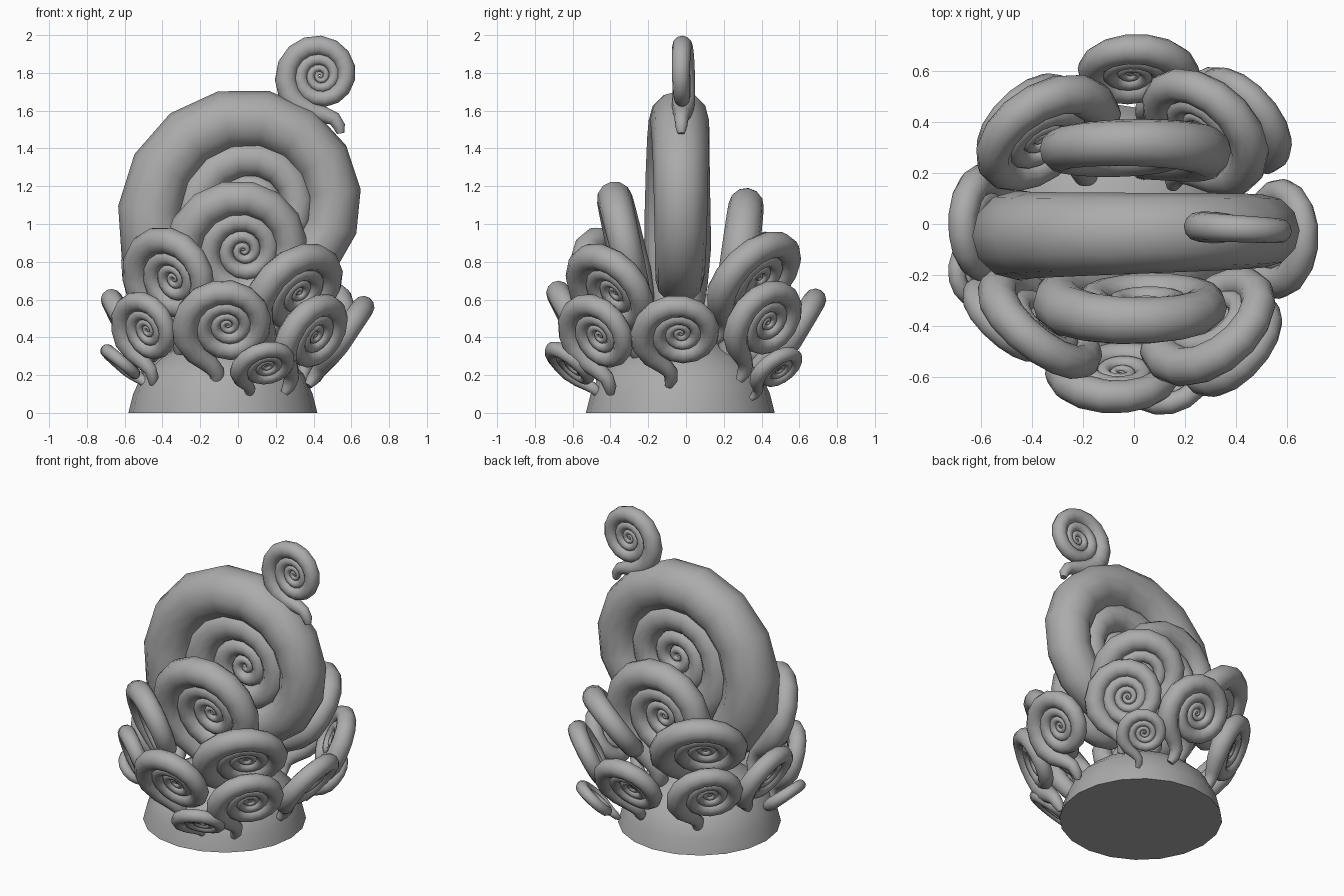
import bpy, bmesh
from math import sin, cos, pi, radians
from mathutils import Vector

cube = bpy.data.objects.get("Cube")
if cube:
    bpy.data.objects.remove(cube)

grey = bpy.data.materials.new("plain grey")
grey.use_nodes = True
COLOUR = (0.41, 0.41, 0.41, 1)
grey.diffuse_color = COLOUR
grey.node_tree.nodes["Principled BSDF"].inputs["Base Color"].default_value = COLOUR

SIDES = 12        # sides of the tube
PER_TURN = 15     # rings per turn of the spiral
TURNS = 5
# Stem below the spiral: u, v, tube radius
STEM = [(-.75, -.28, .25), (-.58, -.57, .22), (-.35, -.78, .18),
        (-.2, -.96, .15), (-.19, -1.16, .13), (-.24, -1.3, .08)]


def finish(name, bm, angle):
    """Turn a bmesh into a smooth-shaded object."""
    bmesh.ops.recalc_face_normals(bm, faces=bm.faces)
    mesh = bpy.data.meshes.new(name)
    bm.to_mesh(mesh)
    bm.free()
    mesh.materials.append(grey)
    obj = bpy.data.objects.new(name, mesh)
    bpy.context.collection.objects.link(obj)
    bpy.ops.object.select_all(action='DESELECT')
    obj.select_set(True)
    bpy.context.view_layer.objects.active = obj
    bpy.ops.object.shade_smooth_by_angle(angle=radians(angle))


def skin(bm, rings):
    """Join rings of vertices into a closed tube."""
    n = len(rings[0])
    for a, b in zip(rings, rings[1:]):
        for i in range(n):
            j = (i + 1) % n
            bm.faces.new((a[i], a[j], b[j], b[i]))
    bm.faces.new(rings[0])
    bm.faces.new(rings[-1])


def curl_path():
    """Centreline of one unit curl, growing outwards and then into its stem."""
    path = []
    count = PER_TURN * TURNS
    for i in range(PER_TURN, count + 1):
        f = i / count
        ang = pi + 2 * pi * TURNS * (f - 1)
        r = 0.77 * f ** 2.4
        path.append((r * cos(ang), r * sin(ang), 0.012 + 0.233 * f ** 2.1))
    return path + STEM


def curl(name, centre, size, azimuth, lean, roll=0):
    """A curl facing outwards at an azimuth, its top leaning outwards."""
    az, ln, ro = radians(azimuth), radians(lean), radians(roll)
    out = Vector((cos(az), sin(az), 0))
    side = Vector((-sin(az), cos(az), 0))
    up = Vector((0, 0, cos(ln))) + out * sin(ln)
    normal = side.cross(up)
    u = side * cos(ro) + up * sin(ro)
    v = up * cos(ro) - side * sin(ro)
    path = curl_path()
    pts = [Vector(centre) + (u * a + v * b) * size for a, b, r in path]
    bm = bmesh.new()
    rings = []
    for k, p in enumerate(pts):
        along = (pts[min(k + 1, len(pts) - 1)] - pts[max(k - 1, 0)]).normalized()
        across = normal.cross(along)
        rad = path[k][2] * size
        rings.append([bm.verts.new(p + (across * cos(t) + normal * sin(t)) * rad)
                      for t in (2 * pi * s / SIDES for s in range(SIDES))])
    skin(bm, rings)
    finish(name, bm, 60)


# Low domed base
bm = bmesh.new()
profile = [(.5, 0), (.475, .1), (.425, .21), (.34, .29), (.2, .37), (.02, .4)]
skin(bm, [[bm.verts.new((-.08 + r * cos(2 * pi * i / 20), -.03 + r * sin(2 * pi * i / 20), z))
           for i in range(20)] for r, z in profile])
finish("base", bm, 40)

# Curls: name, centre, size, azimuth, lean, roll
for spec in [
    ("main_curl", (.085, -.035, 1.075), .71, -89, 0),
    ("top_curl", (.435, -.02, 1.785), .245, -93, 0, 30),
    ("upper_front_curl", (.03, -.315, .86), .42, -90, 13),
    ("upper_back_curl", (-.04, .285, .825), .415, 90, 7),
    ("middle_front_right_curl", (-.34, -.41, .71), .32, -128, 20),
    ("middle_front_left_curl", (.32, -.375, .64), .325, -49, 33),
    ("middle_back_left_curl", (.25, .385, .715), .32, 50, 36),
    ("middle_back_right_curl", (-.37, .33, .7), .335, 125, 34),
    ("lower_front_curl", (-.055, -.585, .465), .29, -90, 28),
    ("lower_front_left_curl", (.405, -.455, .41), .265, -41, 27),
    ("lower_left_curl", (.565, -.03, .42), .26, 0, 35),
    ("lower_back_left_curl", (.41, .43, .48), .265, 42, 26),
    ("lower_back_curl", (-.01, .59, .45), .265, 90, 32),
    ("lower_back_right_curl", (-.44, .38, .43), .26, 135, 26),
    ("lower_right_curl", (-.59, -.02, .45), .255, 180, 28),
    ("lower_front_right_curl", (-.48, -.39, .44), .235, -132, 20),
    ("small_front_curl", (.15, -.6, .25), .19, -68, 48),
    ("small_back_curl", (.33, .49, .23), .17, 50, 45),
    ("small_right_curl", (-.61, -.2, .26), .16, 183, 50),
]:
    curl(*spec)
